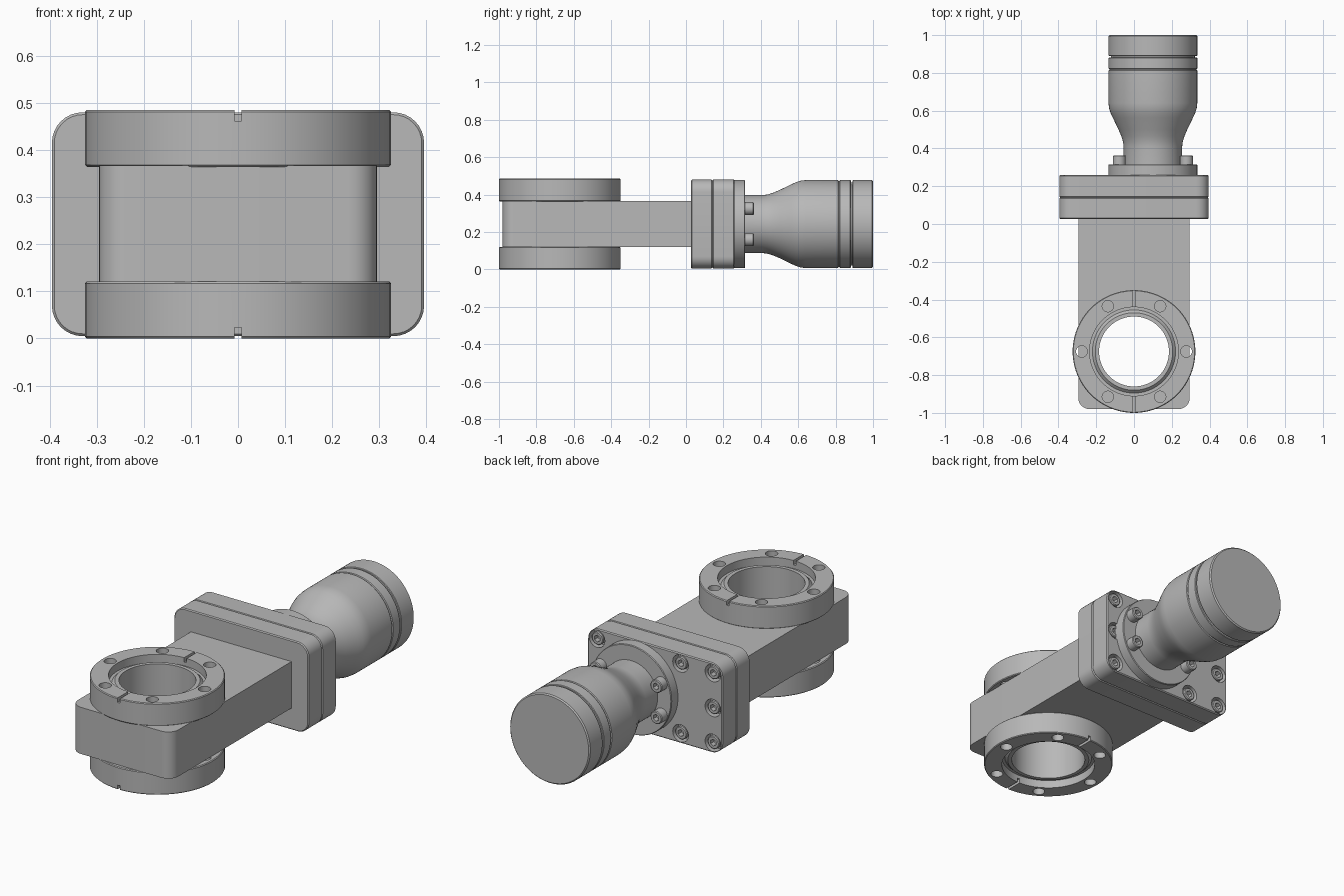
import bpy, bmesh, math
from mathutils import Matrix, Vector

if "Cube" in bpy.data.objects:
    bpy.data.objects.remove(bpy.data.objects["Cube"], do_unlink=True)

grey = bpy.data.materials.new("machined_grey")
grey.use_nodes = True
grey.diffuse_color = (0.48, 0.48, 0.48, 1)
grey.node_tree.nodes["Principled BSDF"].inputs["Base Color"].default_value = (0.48, 0.48, 0.48, 1)

TO_Y = Matrix.Rotation(-math.pi / 2, 4, 'X')   # turns a z axis into +y
MID = 0.2425                                   # mid height of the valve
PORT_Y = -0.675
STEM_X = 0.1


def add(name, bm, loc=(0, 0, 0)):
    bmesh.ops.recalc_face_normals(bm, faces=bm.faces)
    me = bpy.data.meshes.new(name)
    bm.to_mesh(me)
    bm.free()
    ob = bpy.data.objects.new(name, me)
    ob.location = loc
    bpy.context.collection.objects.link(ob)
    return ob


def lathe(profile, closed=False, steps=96):
    """Spin (radius, height) points about z."""
    bm = bmesh.new()
    vs = [bm.verts.new((r, 0, h)) for r, h in profile]
    es = [bm.edges.new(p) for p in zip(vs, vs[1:])]
    if closed:
        es.append(bm.edges.new((vs[-1], vs[0])))
    bmesh.ops.spin(bm, geom=vs + es, cent=(0, 0, 0), axis=(0, 0, 1),
                   angle=2 * math.pi, steps=steps, use_duplicate=False)
    bmesh.ops.remove_doubles(bm, verts=bm.verts, dist=1e-5)
    return bm


def box(bm, lo, hi):
    lo, hi = Vector(lo), Vector(hi)
    m = Matrix.Translation((lo + hi) / 2) @ Matrix.Diagonal((*(hi - lo), 1))
    return bmesh.ops.create_cube(bm, size=1, matrix=m)


def cylinder(bm, r, lo, hi, at=(0, 0), sides=32, turn=Matrix()):
    """Cylinder along z at (x, y), then turned."""
    m = turn @ Matrix.Translation((*at, (lo + hi) / 2))
    bmesh.ops.create_cone(bm, cap_ends=True, segments=sides, radius1=r,
                          radius2=r, depth=hi - lo, matrix=m)


def apply_modifiers(ob):
    dg = bpy.context.evaluated_depsgraph_get()
    me = bpy.data.meshes.new_from_object(ob.evaluated_get(dg))
    ob.modifiers.clear()
    ob.data = me


def cut(ob, bm):
    """Subtract the shapes in bm, given in the object's own space."""
    tool = add("cutter", bm, ob.location)
    tool.hide_render = True
    bpy.context.view_layer.update()
    mod = ob.modifiers.new("cut", 'BOOLEAN')
    mod.operation, mod.solver, mod.object = 'DIFFERENCE', 'EXACT', tool
    apply_modifiers(ob)
    bpy.data.objects.remove(tool, do_unlink=True)


def finish(ob):
    ob.data.materials.clear()
    ob.data.materials.append(grey)
    bpy.ops.object.select_all(action='DESELECT')
    ob.select_set(True)
    bpy.context.view_layer.objects.active = ob
    bpy.ops.object.shade_smooth_by_angle(angle=math.radians(28))


def round_edges(bm, radius, test):
    edges = [e for e in bm.edges if test(*(v.co for v in e.verts))]
    bmesh.ops.bevel(bm, geom=edges, offset=radius, segments=8,
                    profile=0.5, affect='EDGES')


# Valve body: rounded front corners and a through bore
bm = bmesh.new()
box(bm, (-0.295, -0.98, 0.12), (0.295, 0.04, 0.367))
round_edges(bm, 0.06, lambda a, b: abs(a.z - b.z) > 0.1 and a.y < -0.9)
body = add("valve_body", bm)
bm = bmesh.new()
cylinder(bm, 0.185, -0.1, 0.6, (0, PORT_Y), 96)
cut(body, bm)
finish(body)

# Port flanges: sealing step, bolt holes and leak-check slots
ring = [(0.185, 0.122), (0.185, 0.215), (0.205, 0.215), (0.22, 0.2), (0.235, 0.2),
        (0.235, 0.2425), (0.321, 0.2425), (0.325, 0.2385), (0.325, 0.126), (0.321, 0.122)]
top = add("upper_port_flange", lathe(ring, closed=True), (0, PORT_Y, MID))
bm = bmesh.new()
for i in range(6):
    a = math.radians(60 * i)
    cylinder(bm, 0.03, 0.1, 0.3, (0.277 * math.cos(a), 0.277 * math.sin(a)))
for s in (-1, 1):
    box(bm, (-0.0075, min(0.228 * s, 0.35 * s), 0.219),
        (0.0075, max(0.228 * s, 0.35 * s), 0.3))
cut(top, bm)
finish(top)
bottom = top.copy()
bottom.name = "lower_port_flange"
bottom.rotation_euler.x = math.pi
bpy.context.collection.objects.link(bottom)

# Bonnet plates, with counterbores in the rear one
screw_spots = [(x, MID + dz) for x in (-0.34, 0.34) for dz in (-0.185, 0, 0.185)]
screw_spots += [(-0.15, MID + dz) for dz in (-0.185, 0.185)]
for name, y0, y1 in (("front_bonnet_plate", 0.027, 0.141), ("rear_bonnet_plate", 0.141, 0.26)):
    bm = bmesh.new()
    box(bm, (-0.395, y0, 0.005), (0.395, y1, 0.48))
    round_edges(bm, 0.065, lambda a, b: abs(a.y - b.y) > 0.05)
    plate = add(name, bm)
    mod = plate.modifiers.new("chamfer", 'BEVEL')
    mod.width, mod.segments, mod.angle_limit = 0.005, 1, math.radians(50)
    apply_modifiers(plate)
    if name.startswith("rear"):
        bm = bmesh.new()
        for x, z in screw_spots:
            cylinder(bm, 0.046, 0.215, 0.3, (x, -z), turn=TO_Y)
        cut(plate, bm)
    finish(plate)

# Actuator mounting disc and turned housing
disc = [(0, 0.25), (0.235, 0.25), (0.235, 0.312), (0.232, 0.316), (0, 0.316)]
housing = [(0, 0.3), (0.155, 0.3), (0.155, 0.41), (0.158, 0.435), (0.167, 0.465),
           (0.182, 0.5), (0.212, 0.562), (0.224, 0.588), (0.232, 0.613), (0.235, 0.64),
           (0.235, 0.813), (0.23, 0.816), (0.23, 0.82), (0.235, 0.823), (0.235, 0.878),
           (0.232, 0.881), (0.222, 0.881), (0.222, 0.89), (0.232, 0.89), (0.235, 0.893),
           (0.235, 0.994), (0.229, 1.0), (0, 1.0)]
for name, profile in (("actuator_disc", disc), ("actuator_housing", housing)):
    bm = lathe(profile)
    bm.transform(TO_Y)
    finish(add(name, bm, (STEM_X, 0, MID)))

# Socket head screws: one shared mesh, recessed in the plate or standing on the disc
head = [(0, 0), (0.034, 0), (0.034, 0.043), (0.03, 0.047), (0, 0.047)]
bm = lathe(head, steps=32)
bm.transform(TO_Y)
screw = add("bonnet_screw", bm)
bm = bmesh.new()
cylinder(bm, 0.018, 0.02, 0.1, sides=6, turn=TO_Y)
cut(screw, bm)
finish(screw)
places = [("bonnet_screw", x, 0.21, z) for x, z in screw_spots]
places += [("disc_screw", STEM_X + sx * 0.178, 0.316, MID + sz * 0.083)
           for sx in (-1, 1) for sz in (-1, 1)]
for i, (name, *loc) in enumerate(places):
    ob = screw if i == 0 else screw.copy()
    ob.name = name
    ob.location = loc
    if i:
        bpy.context.collection.objects.link(ob)
